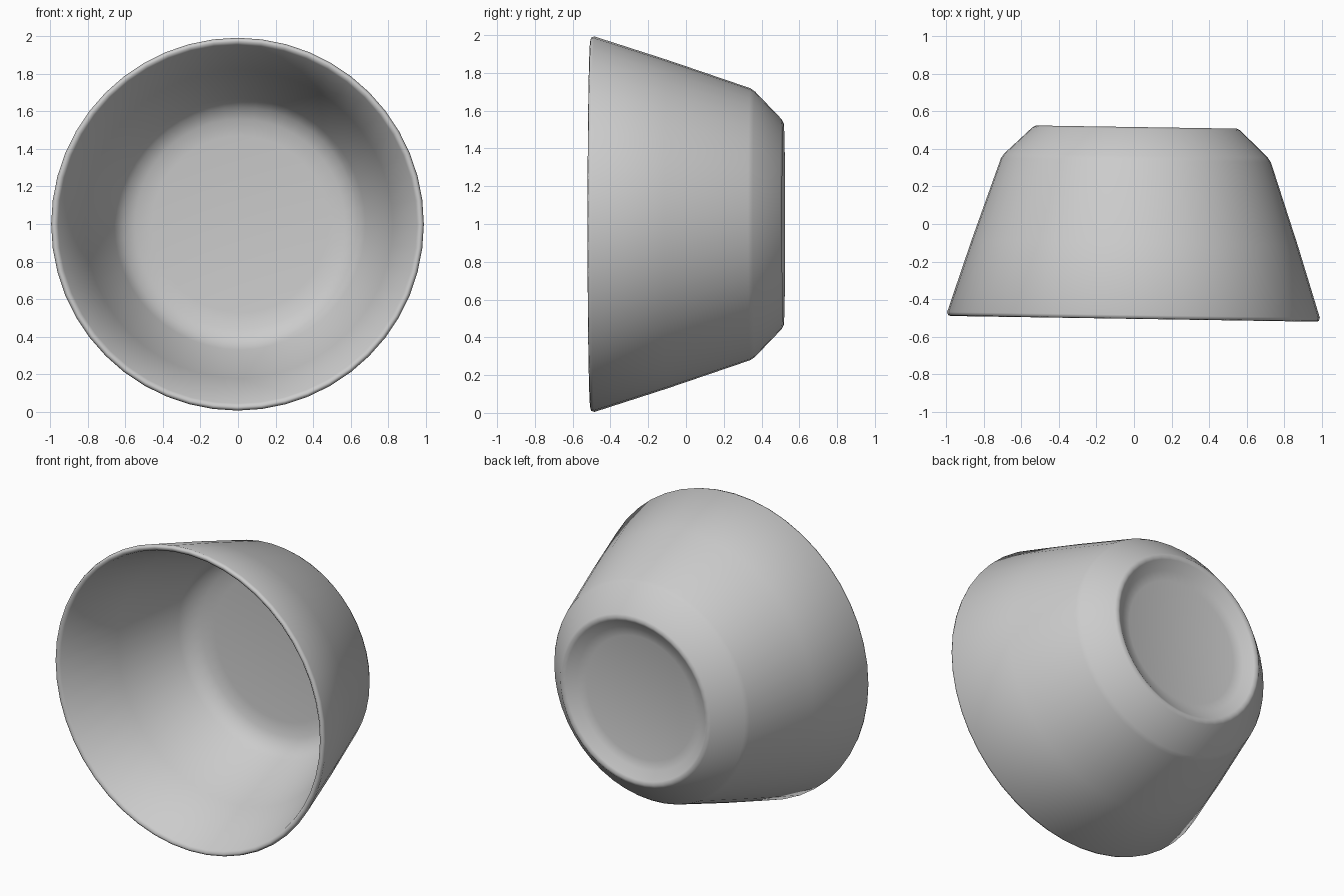
import bpy, bmesh, math
from mathutils import Matrix, Vector

if "Cube" in bpy.data.objects:
    bpy.data.objects.remove(bpy.data.objects["Cube"])

# Cross-section as (radius, y): outer foot recess -> outer wall -> rim -> inner wall -> inner floor
profile = [
    (0.0, 0.45), (0.40, 0.453), (0.46, 0.468), (0.515, 0.508), (0.535, 0.517), (0.555, 0.507),
    (0.703, 0.365), (0.72, 0.34), (0.87, -0.10), (0.994, -0.485),
    (0.988, -0.502), (0.975, -0.506), (0.957, -0.493),
    (0.822, -0.10), (0.67, 0.31), (0.625, 0.365), (0.56, 0.397),
    (0.47, 0.408), (0.0, 0.41),
]

# Lathe the section around the y axis
bm = bmesh.new()
verts = [bm.verts.new((r, y, 0)) for r, y in profile]
edges = [bm.edges.new(pair) for pair in zip(verts, verts[1:])]
bmesh.ops.spin(bm, geom=verts + edges, cent=(0, 0, 0), axis=(0, 1, 0),
               angle=math.tau, steps=48, use_duplicate=False)
bmesh.ops.remove_doubles(bm, verts=bm.verts[:], dist=0.0005)
bmesh.ops.recalc_face_normals(bm, faces=bm.faces[:])

# Slight turn to the side, then lift so the rim touches the ground
bm.transform(Matrix.Translation(Vector((0.005, 0, 0.999))) @ Matrix.Rotation(math.radians(-0.9), 4, 'Z'))

mesh = bpy.data.meshes.new("bowl")
bm.to_mesh(mesh)
bm.free()
bowl = bpy.data.objects.new("bowl", mesh)
bpy.context.collection.objects.link(bowl)

# Soft, continuous shading
mesh.shade_smooth()
